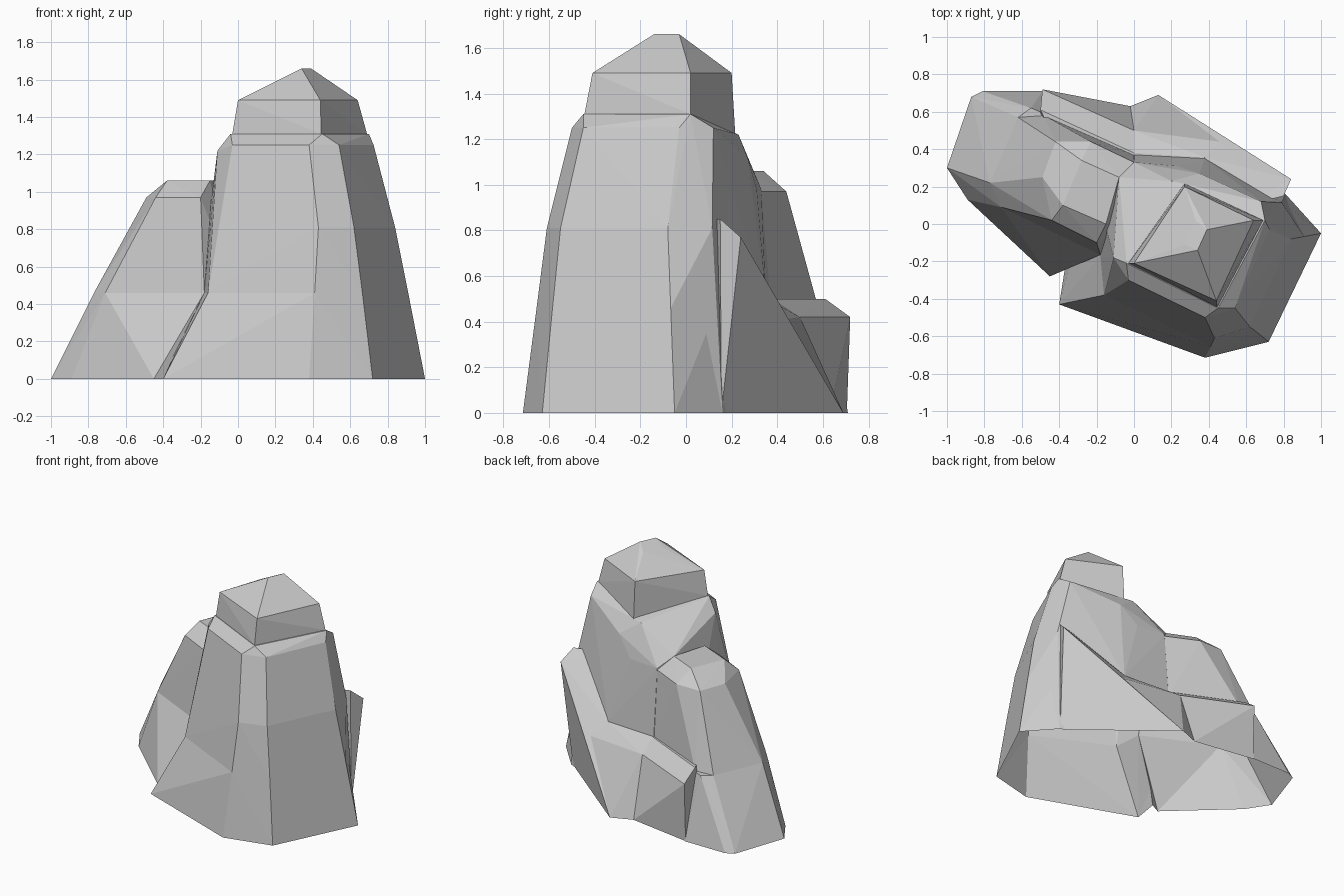
import bpy
import bmesh

if "Cube" in bpy.data.objects:
    bpy.data.objects.remove(bpy.data.objects["Cube"])


def rock(name, levels):
    """Make a faceted boulder: convex skin over (height, [(x, y), ...]) levels."""
    bm = bmesh.new()
    for z, ring in levels:
        for x, y in ring:
            bm.verts.new((x, y, z))
    res = bmesh.ops.convex_hull(bm, input=bm.verts)
    loose = {v for v in res["geom_interior"] + res["geom_unused"]
             if isinstance(v, bmesh.types.BMVert) and v.is_valid}
    bmesh.ops.delete(bm, geom=list(loose), context='VERTS')
    bmesh.ops.recalc_face_normals(bm, faces=bm.faces)
    mesh = bpy.data.meshes.new(name)
    bm.to_mesh(mesh)
    bm.free()
    obj = bpy.data.objects.new(name, mesh)
    bpy.context.collection.objects.link(obj)
    return obj


parts = []

# Main tower: flared foot, then the shaft with its chamfered shoulder
waist = (.46, [(-.16, -.38), (-.18, -.17), (.41, -.655), (.665, -.585), (.91, -.067)])
heart = [(.81, .16), (.5, .3), (.1, .42), (-.3, .2)]
parts.append(rock("main_tower", [
    waist,
    (0, [(.81, .16), (.5, .3)]),
    (.50, [(.38, .35), (0, .37), (-.2, .2)]),
    (.81, [(.43, -.61), (.62, -.55), (.84, -.08), (.79, .115)]),
    (.98, [(0, .33), (.23, .31)]),
    (1.06, [(-.08, .25)]),
    (1.12, [(.35, .27)]),
    (1.25, [(-.03, -.30), (.38, -.50), (.54, -.45), (.725, -.03), (.68, .12)]),
    (1.22, [(-.11, -.18), (.20, .23)]),
    (1.31, [(-.04, -.21), (.45, -.45), (.70, .02)]),
]))
parts.append(rock("main_foot", [
    (0, [(-.40, -.43), (.38, -.715), (.72, -.63), (1, -.05)] + heart),
    waist,
    (.45, [(.78, .13), (.3, .33), (-.2, .3)]),
]))

# Summit block
parts.append(rock("summit", [
    (1.15, [(-.02, -.19), (.43, -.41), (.66, .02), (.27, .22)]),
    (1.31, [(-.03, -.21), (.445, -.445), (.69, .02)]),
    (1.49, [(0, -.21), (.44, -.41), (.64, .02), (.27, .20)]),
    (1.62, [(.27, -.11), (.33, .02)]),
    (1.66, [(.34, -.14), (.39, -.03)]),
]))

# Lower tower on the left: flared foot and upper block
left_waist = (.46, [(-.77, .22), (-.71, .09), (-.18, -.165), (-.62, .57)])
parts.append(rock("left_foot", [
    (0, [(-1, .30), (-.89, .13), (-.45, -.28), (0, -.05), (0, .5),
         (-.49, .71), (-.62, .705), (-.81, .71), (-.87, .68)]),
    left_waist,
    (.46, [(-.55, .62), (-.48, .59), (0, .36), (0, 0)]),
]))
parts.append(rock("left_tower", [
    left_waist,
    (.46, [(-.48, .58), (0, .37), (0, 0)]),
    (.97, [(-.49, .25), (-.44, .02), (-.20, -.10), (-.42, .44), (-.23, .44), (0, .33)]),
    (1.06, [(-.38, .10), (-.15, 0), (-.08, .25), (-.28, .34)]),
]))

# Sloping ledge round the back, in three runs
right_end = [(0, [(.80, .155), (.5, .1)]), (.77, [(.84, .24)]), (.85, [(.80, .15), (.6, .1)])]
bend = [(.41, [(.46, .44)]), (.50, [(.38, .355), (.3, .2)])]
middle = [(0, [(-.02, .63), (0, .2)]), (.42, [(0, .50)]), (.50, [(0, .38), (0, .25)])]
left_end = [(0, [(-.38, .68), (-.49, .705), (-.5, .4)]),
            (.42, [(-.49, .72)]), (.50, [(-.50, .61), (-.4, .4)])]
foot = [(0, [(.13, .69), (.2, .2)])]
parts.append(rock("back_ledge_right", right_end + bend + foot))
parts.append(rock("back_ledge_middle", bend + middle + foot))
parts.append(rock("back_ledge_left", middle + left_end))

# Fuse all parts into one skin
body = parts[0]
body.name = "rock_outcrop"
for part in parts[1:]:
    mod = body.modifiers.new("fuse", 'BOOLEAN')
    mod.operation = 'UNION'
    mod.solver = 'EXACT'
    mod.object = part
fused = bpy.data.meshes.new_from_object(
    body.evaluated_get(bpy.context.evaluated_depsgraph_get()))
body.modifiers.clear()
body.data = fused
for part in parts[1:]:
    bpy.data.objects.remove(part)

# Open underside, clean flat facets
bm = bmesh.new()
bm.from_mesh(fused)
under = [f for f in bm.faces if f.calc_center_median().z < .002]
bmesh.ops.delete(bm, geom=under, context='FACES')
bmesh.ops.remove_doubles(bm, verts=bm.verts, dist=.002)
bmesh.ops.dissolve_limit(bm, angle_limit=.02, verts=bm.verts, edges=bm.edges)
bm.to_mesh(fused)
bm.free()
